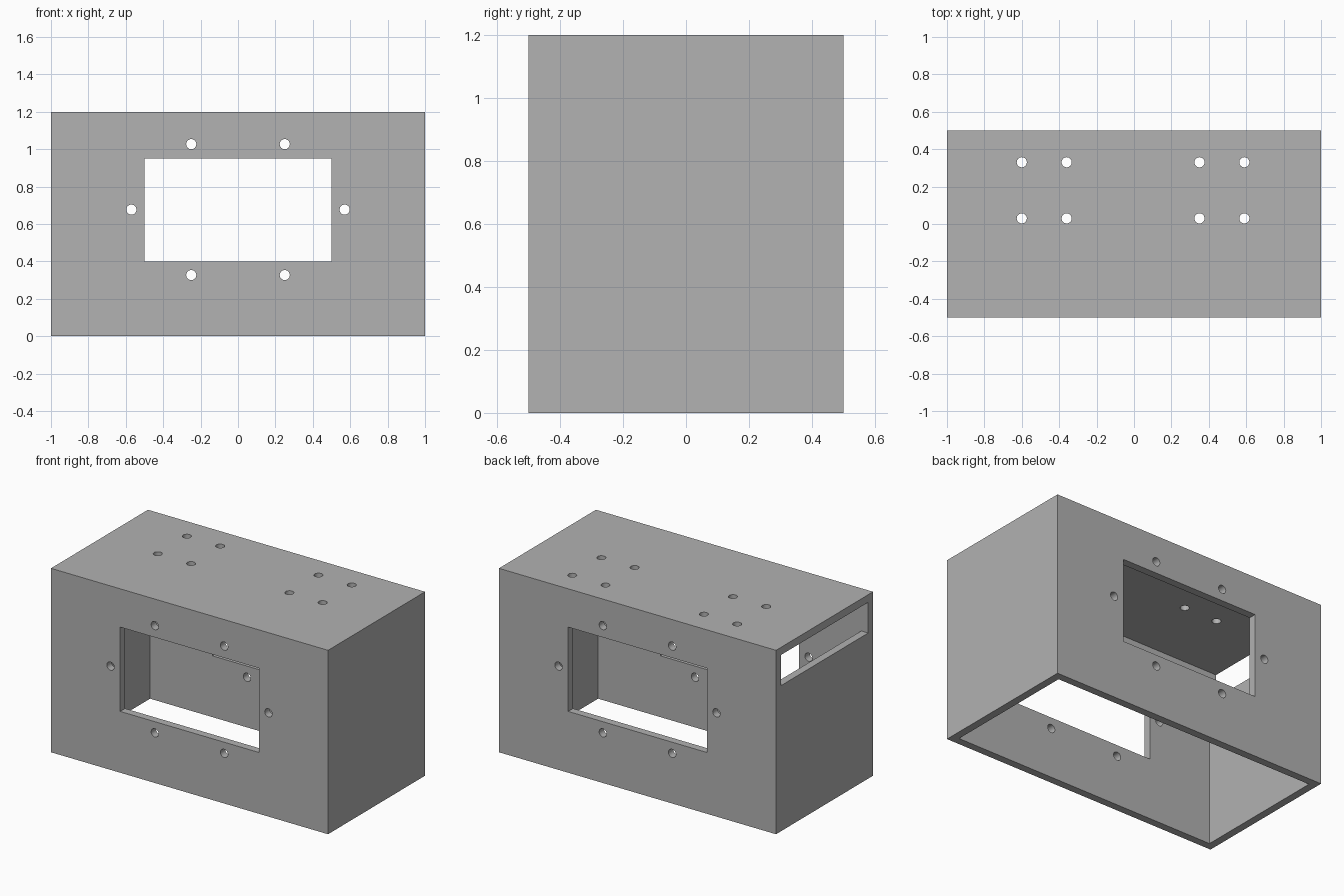
import bpy
import math
from mathutils import Vector

old = bpy.data.objects.get("Cube")
if old:
    bpy.data.objects.remove(old, do_unlink=True)

WIDTH, DEPTH, HEIGHT, WALL = 2.0, 1.0, 1.2, 0.05
HOLE_RADIUS = 0.027

# Single grey material
grey = bpy.data.materials.new("plain_grey")
grey.use_nodes = True
colour = (0.445, 0.445, 0.445, 1)
grey.diffuse_color = colour
grey.node_tree.nodes["Principled BSDF"].inputs["Base Color"].default_value = colour


def box(name, low, high):
    """Axis-aligned box between two corners."""
    low, high = Vector(low), Vector(high)
    bpy.ops.mesh.primitive_cube_add(size=1, location=(low + high) / 2)
    obj = bpy.context.object
    obj.name = name
    obj.scale = high - low
    bpy.ops.object.transform_apply(location=True, rotation=True, scale=True)
    return obj


def drill(name, centre, length, tilt=0):
    """Round cutter, vertical unless tilted about x."""
    bpy.ops.mesh.primitive_cylinder_add(
        vertices=32, radius=HOLE_RADIUS, depth=length,
        location=centre, rotation=(tilt, 0, 0))
    obj = bpy.context.object
    obj.name = name
    return obj


def cut(target, cutter):
    """Subtract the cutter, then discard it."""
    cutter.hide_render = True
    mod = target.modifiers.new("cut", 'BOOLEAN')
    mod.operation = 'DIFFERENCE'
    mod.solver = 'EXACT'
    mod.object = cutter
    bpy.context.view_layer.objects.active = target
    bpy.ops.object.modifier_apply(modifier=mod.name)
    bpy.data.objects.remove(cutter, do_unlink=True)


# Enclosure shell, open at the bottom
x, y = WIDTH / 2, DEPTH / 2
inner_x, inner_y, ceiling = x - WALL, y - WALL, HEIGHT - WALL
shell = box("enclosure_shell", (-x, -y, 0), (x, y, HEIGHT))
shell.data.materials.append(grey)
cut(shell, box("cavity", (-inner_x, -inner_y, -0.1), (inner_x, inner_y, ceiling)))

# Slot at the top of the right end wall
cut(shell, box("end_slot", (-x - 0.1, -inner_y, 0.95), (-x + 0.1, inner_y, ceiling)))

# Matching windows through front and back walls
cut(shell, box("window", (-0.5, -y - 0.1, 0.4), (0.5, y + 0.1, 0.95)))

# Screw holes around the windows
mid = 0.677
around = [(sx * 0.25, mid + sz * 0.35) for sx in (-1, 1) for sz in (-1, 1)]
around += [(-0.57, mid), (0.57, mid)]
for hx, hz in around:
    cut(shell, drill("window_hole", (hx, 0, hz), DEPTH + 0.2, math.pi / 2))

# Two groups of four holes in the top
for hx in (-0.6, -0.36, 0.35, 0.59):
    for hy in (0.03, 0.33):
        cut(shell, drill("top_hole", (hx, hy, HEIGHT), 0.3))

# One colour throughout, crisp edges, rounded holes
shell.data.materials.clear()
shell.data.materials.append(grey)
for face in shell.data.polygons:
    face.material_index = 0
bpy.ops.object.select_all(action='DESELECT')
shell.select_set(True)
bpy.context.view_layer.objects.active = shell
bpy.ops.object.shade_smooth_by_angle(angle=math.radians(30))
